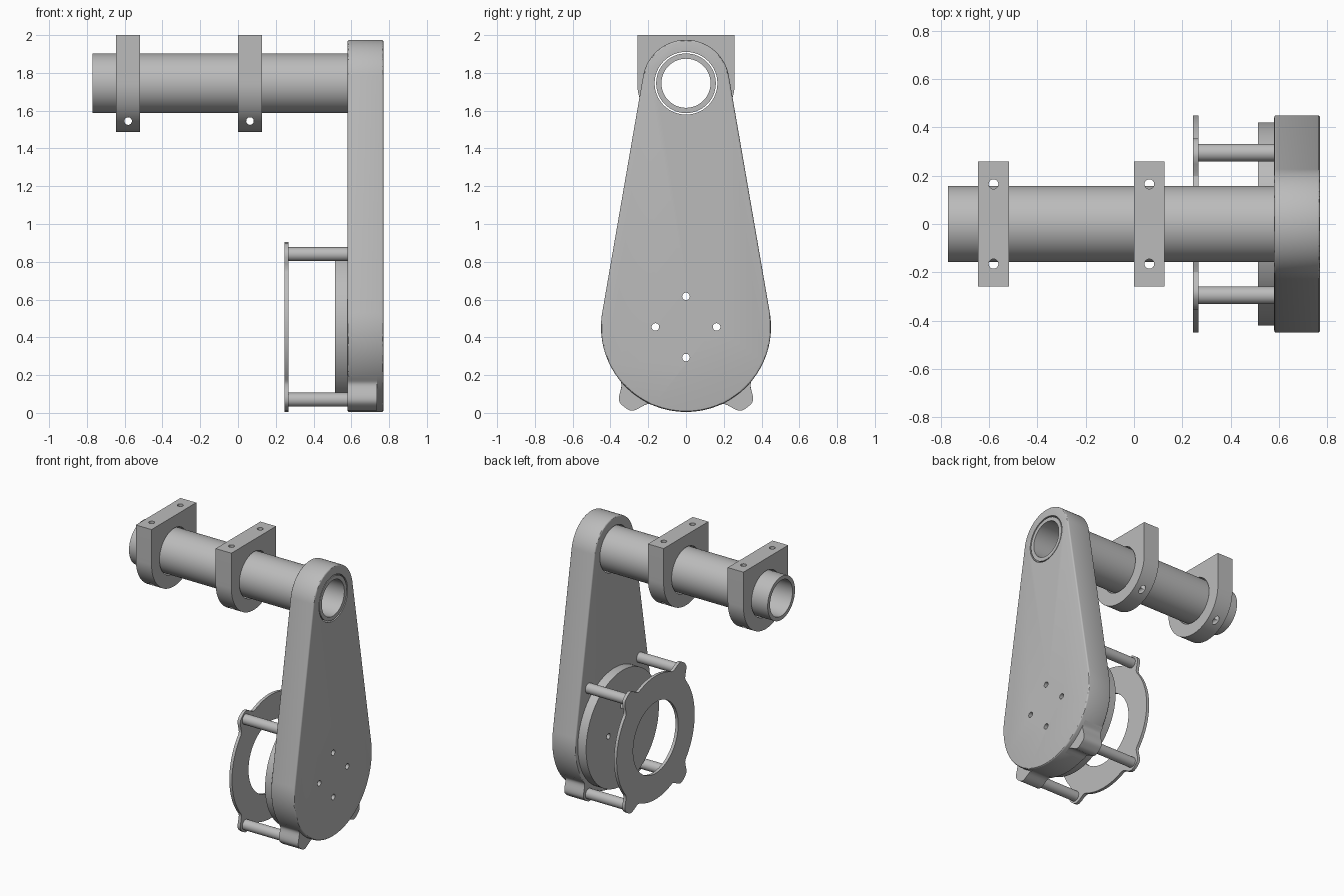
import bpy, bmesh, math
from mathutils import Vector

cube = bpy.data.objects.get("Cube")
if cube:
    bpy.data.objects.remove(cube, do_unlink=True)

grey = bpy.data.materials.new("machined grey")
grey.use_nodes = True
GREY = (0.5, 0.5, 0.5, 1)
grey.diffuse_color = GREY
grey.node_tree.nodes["Principled BSDF"].inputs["Base Color"].default_value = GREY

TUBE_Z, HUB_Z = 1.745, 0.455      # the two axes, both along x
TUBE_R, BORE_R, HUB_R = 0.158, 0.166, 0.45
LUG_Y, LUG_Z = 0.295, 0.385       # rod offsets from the hub axis
LUG_ANGLE = math.atan2(LUG_Z, LUG_Y)


def arc(z, r, start, end, steps=48):
    """Points (y, z) along an arc; angles in radians."""
    angles = [start + (end - start) * i / steps for i in range(steps + 1)]
    return [(r * math.cos(a), z + r * math.sin(a)) for a in angles]


def prism(name, outline, x0, x1):
    """Extrude a (y, z) outline along x."""
    bm = bmesh.new()
    face = bm.faces.new([bm.verts.new((x0, y, z)) for y, z in outline])
    side = bmesh.ops.extrude_face_region(bm, geom=[face])["geom"]
    moved = [v for v in side if isinstance(v, bmesh.types.BMVert)]
    bmesh.ops.translate(bm, verts=moved, vec=(x1 - x0, 0, 0))
    bmesh.ops.recalc_face_normals(bm, faces=bm.faces)
    mesh = bpy.data.meshes.new(name)
    bm.to_mesh(mesh)
    bm.free()
    obj = bpy.data.objects.new(name, mesh)
    bpy.context.collection.objects.link(obj)
    mesh.materials.append(grey)
    return obj


def rod(name, start, end, radius, sides=32):
    """Cylinder between two points."""
    a, b = Vector(start), Vector(end)
    bpy.ops.mesh.primitive_cylinder_add(
        vertices=sides, radius=radius, depth=(b - a).length, location=(a + b) / 2,
        rotation=(b - a).to_track_quat("Z", "Y").to_euler())
    obj = bpy.context.object
    obj.name = name
    obj.data.materials.append(grey)
    return obj


def bore(name, y, z, radius, sides=32):
    """Cutter running along the whole x length."""
    return rod(name, (-1, y, z), (1, y, z), radius, sides)


def activate(obj):
    bpy.ops.object.select_all(action="DESELECT")
    obj.select_set(True)
    bpy.context.view_layer.objects.active = obj


def cut(obj, cutters):
    for cutter in cutters:
        cutter.hide_render = True
        mod = obj.modifiers.new("hole", "BOOLEAN")
        mod.operation, mod.solver, mod.object = "DIFFERENCE", "EXACT", cutter
        activate(obj)
        bpy.ops.object.modifier_apply(modifier=mod.name)
        bpy.data.objects.remove(cutter, do_unlink=True)


def bolt_holes():
    r = 0.162
    return [bore("bolt_cutter", r * y, HUB_Z + r * z, 0.02, 24)
            for y, z in ((1, 0), (-1, 0), (0, 1), (0, -1))]


def lug_radius(angle, centres):
    """Hub radius with a smooth rounded bump at each centre angle."""
    r = HUB_R
    for c in centres:
        d = math.degrees(math.remainder(angle - c, math.tau))
        r += 0.085 * math.exp(-(d / 8.5) ** 4)
    return r


def polar(r, angle):
    return (r * math.cos(angle), HUB_Z + r * math.sin(angle))


parts = []

# Tapered arm: two arcs joined by their common tangents
END_R = 0.23
tilt = math.asin((HUB_R - END_R) / (TUBE_Z - HUB_Z))
outline = arc(TUBE_Z, END_R, tilt, math.pi - tilt)
outline += arc(HUB_Z, HUB_R, math.pi - tilt, math.tau + tilt, 72)
arm = prism("arm", outline, 0.58, 0.77)
bevel = arm.modifiers.new("rounded_rim", "BEVEL")
bevel.width, bevel.segments = 0.01, 3
bevel.limit_method, bevel.angle_limit = "ANGLE", math.radians(50)
activate(arm)
bpy.ops.object.modifier_apply(modifier=bevel.name)
cut(arm, [bore("tube_cutter", 0, TUBE_Z, BORE_R, 64)] + bolt_holes())
parts.append(arm)

# Lower lugs on the arm
for side, centre in (("left", -LUG_ANGLE), ("right", math.pi + LUG_ANGLE)):
    angles = [centre + math.radians(d) for d in range(-17, 18)]
    points = [polar(lug_radius(a, [centre]), a) for a in angles]
    points += [polar(HUB_R - 0.006, a) for a in reversed(angles)]
    parts.append(prism("arm_lug_" + side, points, 0.58, 0.735))

# Round boss behind the arm
boss = prism("motor_boss", arc(HUB_Z, 0.42, 0, math.tau, 96)[:-1], 0.513, 0.585)
cut(boss, bolt_holes())
parts.append(boss)

# Ring plate with four lugs, carried on four rods
corners = [LUG_ANGLE, math.pi - LUG_ANGLE, math.pi + LUG_ANGLE, -LUG_ANGLE]
angles = [math.tau * i / 180 for i in range(180)]
ring = prism("ring_plate", [polar(lug_radius(a, corners), a) for a in angles], 0.245, 0.267)
cut(ring, [bore("ring_cutter", 0, HUB_Z, 0.26, 72)])
parts.append(ring)
for y in (LUG_Y, -LUG_Y):
    for level, z in (("upper", HUB_Z + LUG_Z), ("lower", HUB_Z - LUG_Z)):
        name = level + ("_left_rod" if y > 0 else "_right_rod")
        parts.append(rod(name, (0.255, y, z), (0.59, y, z), 0.037))

# Hollow cross tube
tube = rod("cross_tube", (-0.77, 0, TUBE_Z), (0.768, 0, TUBE_Z), TUBE_R, 64)
cut(tube, [bore("tube_cutter", 0, TUBE_Z, 0.13, 64)])
parts.append(tube)

# Clamp blocks: flat top, round bottom, drilled from above and across
CLAMP_R = 0.258
for name, x in (("outer_clamp", -0.645), ("inner_clamp", 0.0)):
    outline = arc(TUBE_Z, CLAMP_R, math.pi, math.tau)
    outline += [(CLAMP_R, 2.0), (-CLAMP_R, 2.0)]
    clamp = prism(name, outline, x, x + 0.127)
    mid = x + 0.0635
    holes = [bore("tube_cutter", 0, TUBE_Z, BORE_R, 64)]
    holes += [rod("screw_cutter", (mid, y, 1), (mid, y, 3), 0.02, 24) for y in (0.165, -0.165)]
    holes.append(rod("pin_cutter", (mid, -1, 1.545), (mid, 1, 1.545), 0.02, 24))
    cut(clamp, holes)
    parts.append(clamp)

for part in parts:
    activate(part)
    bpy.ops.object.shade_smooth_by_angle(angle=math.radians(30))
